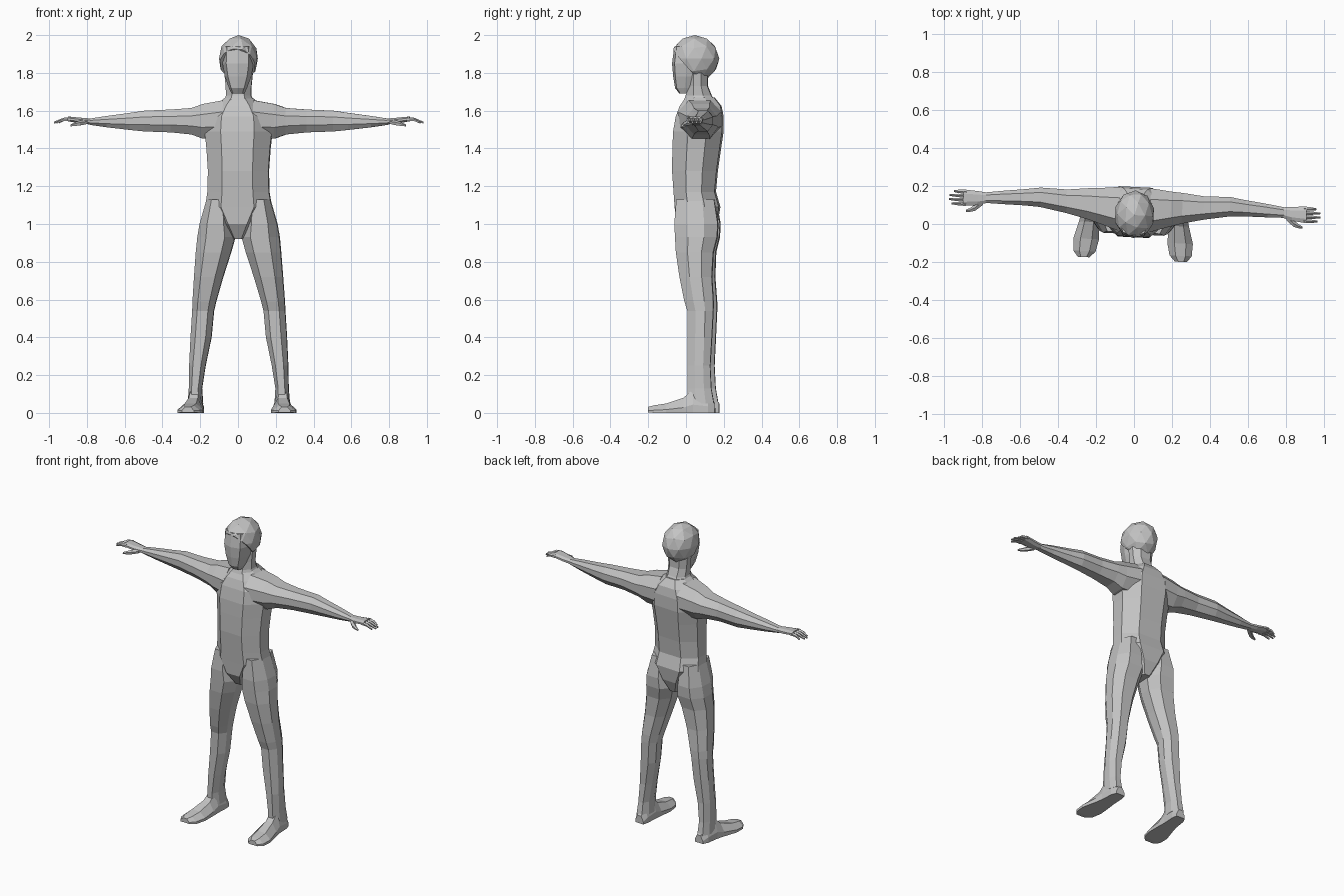
import bpy, bmesh
from mathutils import Matrix, Vector

grey = bpy.data.materials.new("light grey")
grey.diffuse_color = (0.55, 0.55, 0.55, 1)

TURN = Matrix.Rotation(-0.05, 4, 'Z')   # the whole figure is turned slightly

# cross-sections in a unit square
OCT = [(-.5, -1), (.5, -1), (1, -.35), (1, .4), (.5, 1), (-.5, 1), (-1, .4), (-1, -.35)]
FACE = [(0, -1), (.72, -.82), (1, -.1), (.8, 1), (-.8, 1), (-1, -.1), (-.72, -.82)]
SOLE = [(-1, -1), (1, -1), (1, -.3), (.45, 1), (-.45, 1), (-1, -.3)]
QUAD = [(-.75, -1), (.75, -1), (1, .2), (0, 1), (-1, .2)]


def finish(name, bm):
    bmesh.ops.recalc_face_normals(bm, faces=bm.faces[:])
    bm.transform(TURN)
    me = bpy.data.meshes.new(name)
    bm.to_mesh(me)
    bm.free()
    me.materials.append(grey)
    ob = bpy.data.objects.new(name, me)
    bpy.context.collection.objects.link(ob)


def loft(name, axis, rings, section=OCT, side=1):
    """Skin rings (t, a0, a1, b0, b1) along an axis; side=-1 mirrors in x."""
    bm = bmesh.new()
    loops = []
    for t, a0, a1, b0, b1 in rings:
        loop = []
        for u, v in section:
            a = (a0 + a1) / 2 + u * (a1 - a0) / 2
            b = (b0 + b1) / 2 + v * (b1 - b0) / 2
            x, y, z = {'x': (t, a, b), 'y': (a, t, b), 'z': (a, b, t)}[axis]
            loop.append(bm.verts.new((x * side, y, z)))
        loops.append(loop)
    n = len(section)
    for p, q in zip(loops, loops[1:]):
        for i in range(n):
            j = (i + 1) % n
            bm.faces.new((p[i], p[j], q[j], q[i]))
    bm.faces.new(loops[0])
    bm.faces.new(loops[-1])
    finish(name, bm)


def upright(rows):
    """Rows (z, half width, front y, back y) to centred rings."""
    return [(z, -w, w, f, b) for z, w, f, b in rows]


# trunk, neck and face
loft("torso", 'z', upright([
    (.92, .035, .0, .13), (1.0, .10, -.05, .165), (1.09, .175, -.056, .178),
    (1.17, .163, -.062, .155), (1.28, .160, -.07, .165), (1.40, .168, -.068, .182),
    (1.49, .178, -.064, .195), (1.57, .17, -.05, .195), (1.625, .125, -.03, .185),
    (1.67, .07, .0, .15)]))
loft("neck", 'z', upright([
    (1.62, .09, -.025, .175), (1.68, .066, .0, .135), (1.73, .068, .01, .115),
    (1.80, .075, .01, .115)]))
loft("face", 'z', upright([
    (1.69, .034, -.035, .03), (1.72, .048, -.058, .06), (1.78, .07, -.068, .09),
    (1.85, .083, -.074, .11), (1.94, .078, -.062, .11)]), FACE)

# hair cap, cut on a slope from fringe to nape
bm = bmesh.new()
bmesh.ops.create_icosphere(bm, subdivisions=2, radius=1)
bm.transform(Matrix.Translation((0, .047, 1.875)) @ Matrix.Diagonal((.106, .13, .125, 1)))
bmesh.ops.bisect_plane(bm, geom=bm.verts[:] + bm.edges[:] + bm.faces[:],
                       plane_co=Vector((0, -.06, 1.92)),
                       plane_no=Vector((.12, 1.12, 1)), clear_inner=True)
bmesh.ops.holes_fill(bm, edges=[e for e in bm.edges if e.is_boundary])
finish("hair", bm)

# limbs, built once per side
for side, tag in ((1, "left"), (-1, "right")):
    loft(tag + "_leg", 'z', [
        (1.13, .05, .168, -.045, .155), (1.0, .03, .205, -.054, .176),
        (.93, .018, .217, -.05, .172), (.85, .04, .225, -.045, .152),
        (.72, .082, .235, -.025, .146), (.59, .12, .244, .002, .155),
        (.54, .132, .246, .018, .155), (.40, .145, .255, .02, .148),
        (.25, .176, .262, .02, .14), (.13, .195, .264, .02, .146),
        (.05, .19, .27, .02, .16)], side=side)
    loft(tag + "_foot", 'y', [
        (.165, .195, .255, 0, .05), (.13, .188, .27, 0, .10),
        (.05, .188, .278, 0, .125), (0, .184, .29, 0, .08),
        (-.09, .18, .315, 0, .05), (-.155, .195, .312, 0, .04),
        (-.187, .225, .288, .003, .032)], SOLE, side)
    loft(tag + "_arm", 'x', [
        (.08, -.04, .192, 1.45, 1.655), (.19, -.004, .18, 1.452, 1.635),
        (.25, .014, .176, 1.474, 1.614), (.36, .04, .164, 1.485, 1.606),
        (.50, .065, .167, 1.49, 1.600), (.58, .069, .155, 1.498, 1.588),
        (.70, .07, .14, 1.512, 1.572), (.79, .072, .127, 1.525, 1.558)], side=side)
    loft(tag + "_palm", 'x', [
        (.78, .072, .127, 1.527, 1.558), (.83, .058, .132, 1.53, 1.562),
        (.905, .05, .137, 1.544, 1.569)], side=side)
    # four fingers curling down toward the tips
    for k, tip in enumerate((.965, .98, .977, .955)):
        y = .061 + .0215 * k
        loft(f"{tag}_finger_{k + 1}", 'x', [
            (.89, y - .0105, y + .0105, 1.546, 1.567),
            (.93, y - .009, y + .009, 1.545, 1.562),
            (tip, y - .005, y + .005, 1.532, 1.542)], QUAD, side)
    loft(tag + "_thumb", 'x', [
        (.80, .06, .095, 1.53, 1.552), (.84, .027, .062, 1.522, 1.548),
        (.865, .021, .042, 1.519, 1.538), (.888, .02, .031, 1.517, 1.527)], QUAD, side)
